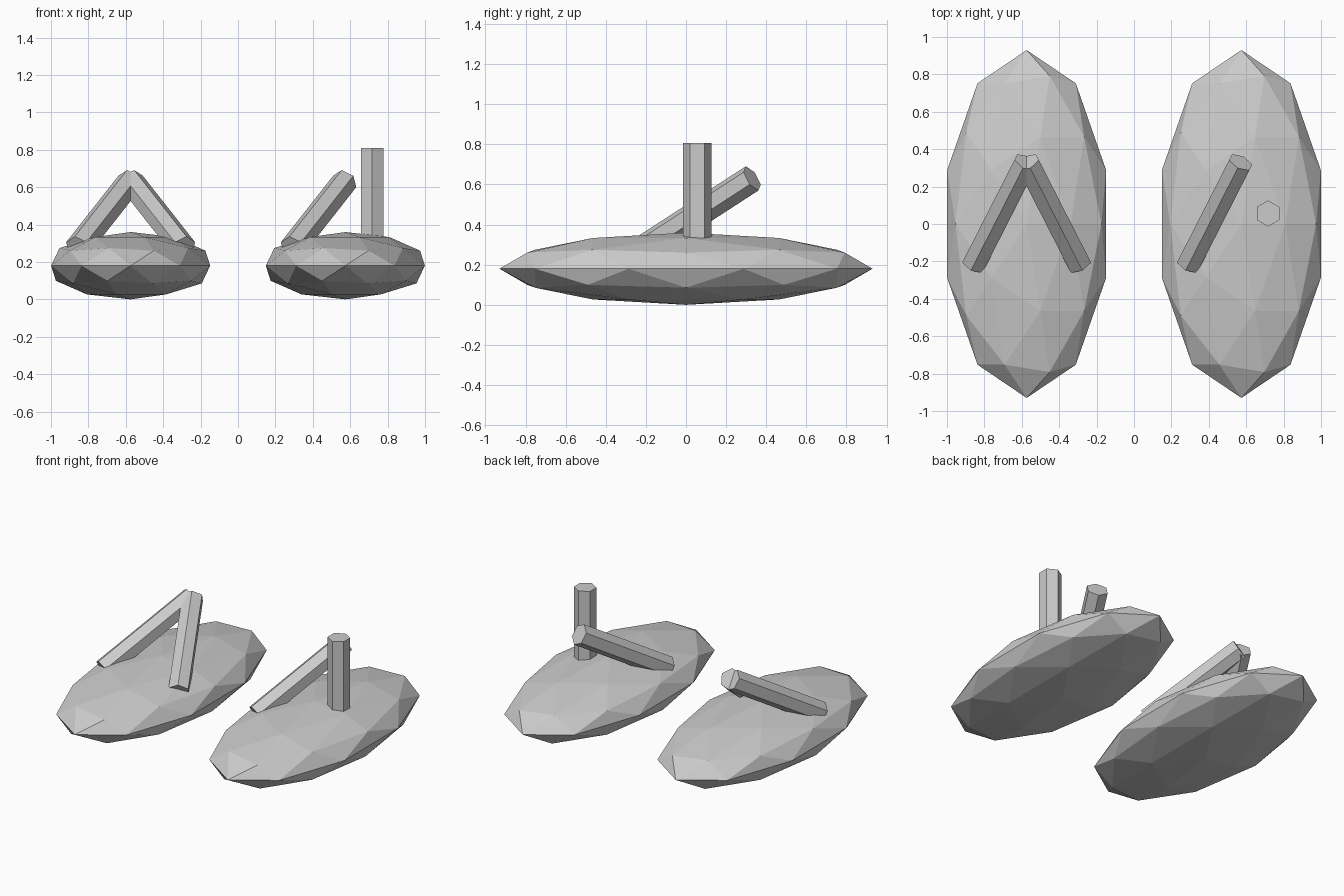
import bpy
from math import radians

if "Cube" in bpy.data.objects:
    bpy.data.objects.remove(bpy.data.objects["Cube"])


def sole(name, x):
    # Low-poly squashed icosphere footbed
    bpy.ops.mesh.primitive_ico_sphere_add(subdivisions=2, radius=1, location=(x, 0, 0.18))
    ob = bpy.context.object
    ob.name = name
    ob.scale = (0.447, 0.93, 0.18)


def strap(name, x, rotation):
    # Six-sided strap bar
    bpy.ops.mesh.primitive_cylinder_add(vertices=6, radius=0.07, depth=0.71,
                                        location=(x, 0.056, 0.453), rotation=rotation)
    bpy.context.object.name = name


CENTRE, SPREAD = 0.574, 0.143
TILT, TURN = radians(-60), radians(27)

# Soles
sole("left_sole", -CENTRE)
sole("right_sole", CENTRE)

# Left sandal: straps meet in a V
strap("left_outer_strap", -CENTRE - SPREAD, (TILT, 0, -TURN))
strap("left_inner_strap", -CENTRE + SPREAD, (TILT, 0, TURN))

# Right sandal: one slanted strap, one standing upright
strap("right_inner_strap", CENTRE - SPREAD, (TILT, 0, -TURN))
strap("right_upright_strap", CENTRE + SPREAD, (0, 0, 0))
